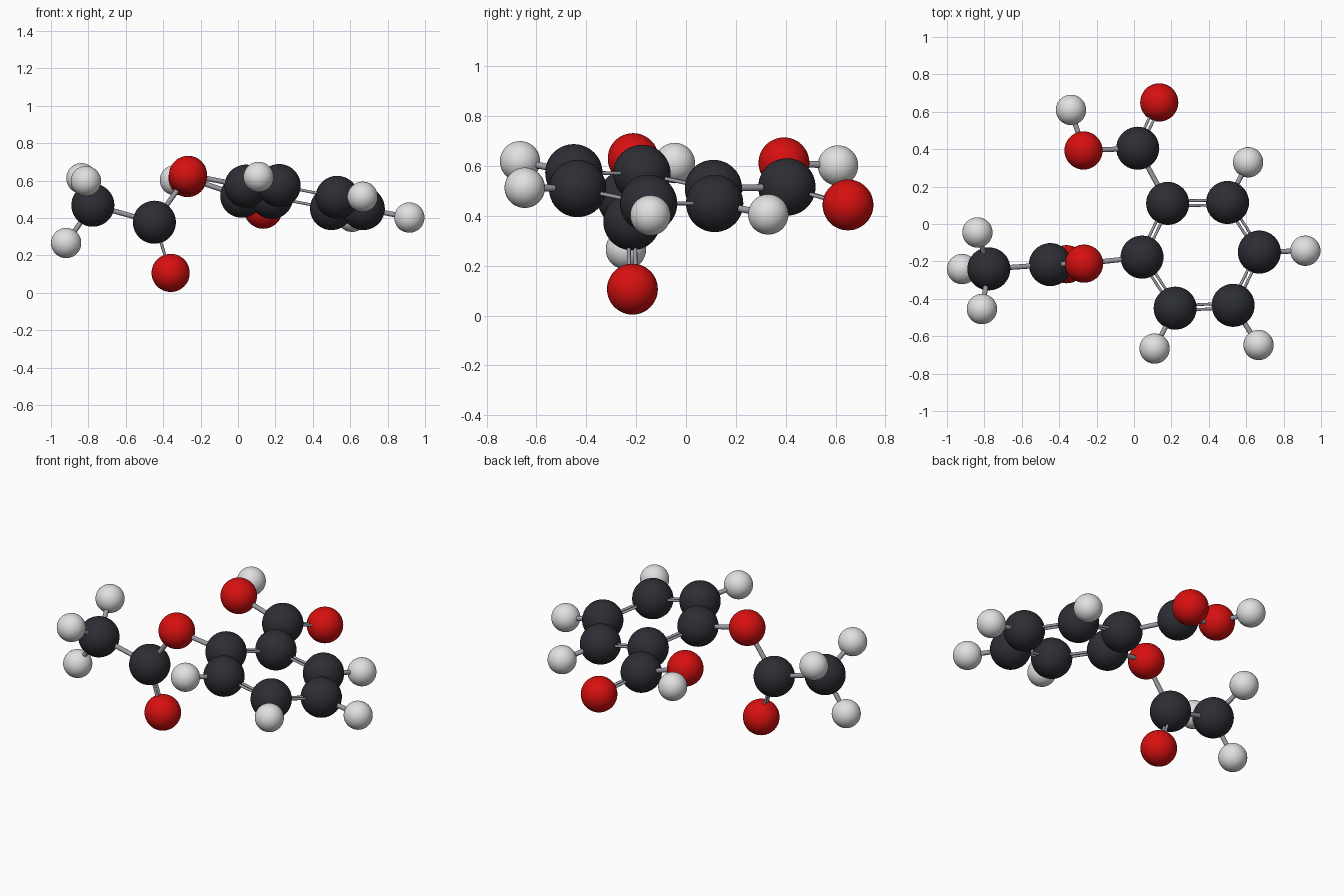
import bpy
from mathutils import Vector

cube = bpy.data.objects.get("Cube")
if cube:
    bpy.data.objects.remove(cube, do_unlink=True)


def material(name, color, roughness=0.4):
    m = bpy.data.materials.new(name)
    m.use_nodes = True
    m.diffuse_color = (*color, 1)
    bsdf = m.node_tree.nodes["Principled BSDF"]
    bsdf.inputs["Base Color"].default_value = (*color, 1)
    bsdf.inputs["Roughness"].default_value = roughness
    return m


# Atom kinds: radius and colour
KINDS = {
    "carbon": (0.115, material("charcoal", (0.026, 0.027, 0.034))),
    "oxygen": (0.102, material("red", (0.68, 0.005, 0.005))),
    "hydrogen": (0.081, material("white", (0.75, 0.75, 0.75))),
}
BOND = material("grey", (0.33, 0.33, 0.37))

# Atom centres
ATOMS = {
    "ring_carbon_1": (0.18, 0.11, 0.51),
    "ring_carbon_2": (0.50, 0.115, 0.45),
    "ring_carbon_3": (0.67, -0.15, 0.45),
    "ring_carbon_4": (0.53, -0.435, 0.51),
    "ring_carbon_5": (0.22, -0.45, 0.573),
    "ring_carbon_6": (0.043, -0.177, 0.57),
    "acid_carbon": (0.02, 0.405, 0.516),
    "acid_oxygen": (0.135, 0.65, 0.444),
    "hydroxyl_oxygen": (-0.27, 0.393, 0.613),
    "hydroxyl_hydrogen": (-0.337, 0.61, 0.602),
    "bridge_oxygen": (-0.267, -0.212, 0.63),
    "branch_carbon": (-0.447, -0.217, 0.377),
    "branch_oxygen": (-0.36, -0.215, 0.106),
    "end_carbon": (-0.776, -0.24, 0.468),
    "end_hydrogen_a": (-0.837, -0.045, 0.612),
    "end_hydrogen_b": (-0.813, -0.455, 0.597),
    "end_hydrogen_c": (-0.919, -0.241, 0.266),
    "ring_hydrogen_2": (0.61, 0.33, 0.406),
    "ring_hydrogen_3": (0.916, -0.143, 0.402),
    "ring_hydrogen_4": (0.666, -0.647, 0.513),
    "ring_hydrogen_5": (0.11, -0.666, 0.619),
}


def smooth(obj, mat):
    obj.data.materials.append(mat)
    bpy.ops.object.shade_smooth_by_angle()


def atom(name, center):
    kind = next(k for k in KINDS if k in name)
    radius, mat = KINDS[kind]
    bpy.ops.mesh.primitive_uv_sphere_add(segments=40, ring_count=24,
                                         radius=radius, location=center)
    obj = bpy.context.object
    obj.name = name
    smooth(obj, mat)


def rod(name, a, b, radius):
    d = b - a
    bpy.ops.mesh.primitive_cylinder_add(vertices=16, radius=radius, depth=d.length,
                                        location=(a + b) / 2)
    obj = bpy.context.object
    obj.name = name
    obj.rotation_euler = d.to_track_quat("Z", "Y").to_euler()
    smooth(obj, BOND)


def bond(first, second, double=False):
    a, b = Vector(ATOMS[first]), Vector(ATOMS[second])
    name = f"bond_{first}_to_{second}"
    if not double:
        rod(name, a, b, 0.0135)
        return
    # Paired thin rods lie side by side horizontally
    side = Vector((0, 0, 1)).cross(b - a).normalized() * 0.013
    for s in (-1, 1):
        rod(name, a + side * s, b + side * s, 0.0075)


for name, center in ATOMS.items():
    atom(name, center)

# Ring bonds and the hydrogens around the ring
for i in range(1, 7):
    bond(f"ring_carbon_{i}", f"ring_carbon_{i % 6 + 1}", True)
for i in range(2, 6):
    bond(f"ring_carbon_{i}", f"ring_hydrogen_{i}")

# Acid group
bond("ring_carbon_1", "acid_carbon")
bond("acid_carbon", "acid_oxygen", True)
bond("acid_carbon", "hydroxyl_oxygen")
bond("hydroxyl_oxygen", "hydroxyl_hydrogen")

# Side branch
bond("ring_carbon_6", "bridge_oxygen")
bond("bridge_oxygen", "branch_carbon")
bond("branch_carbon", "branch_oxygen", True)
bond("branch_carbon", "end_carbon")
for letter in "abc":
    bond("end_carbon", f"end_hydrogen_{letter}")
